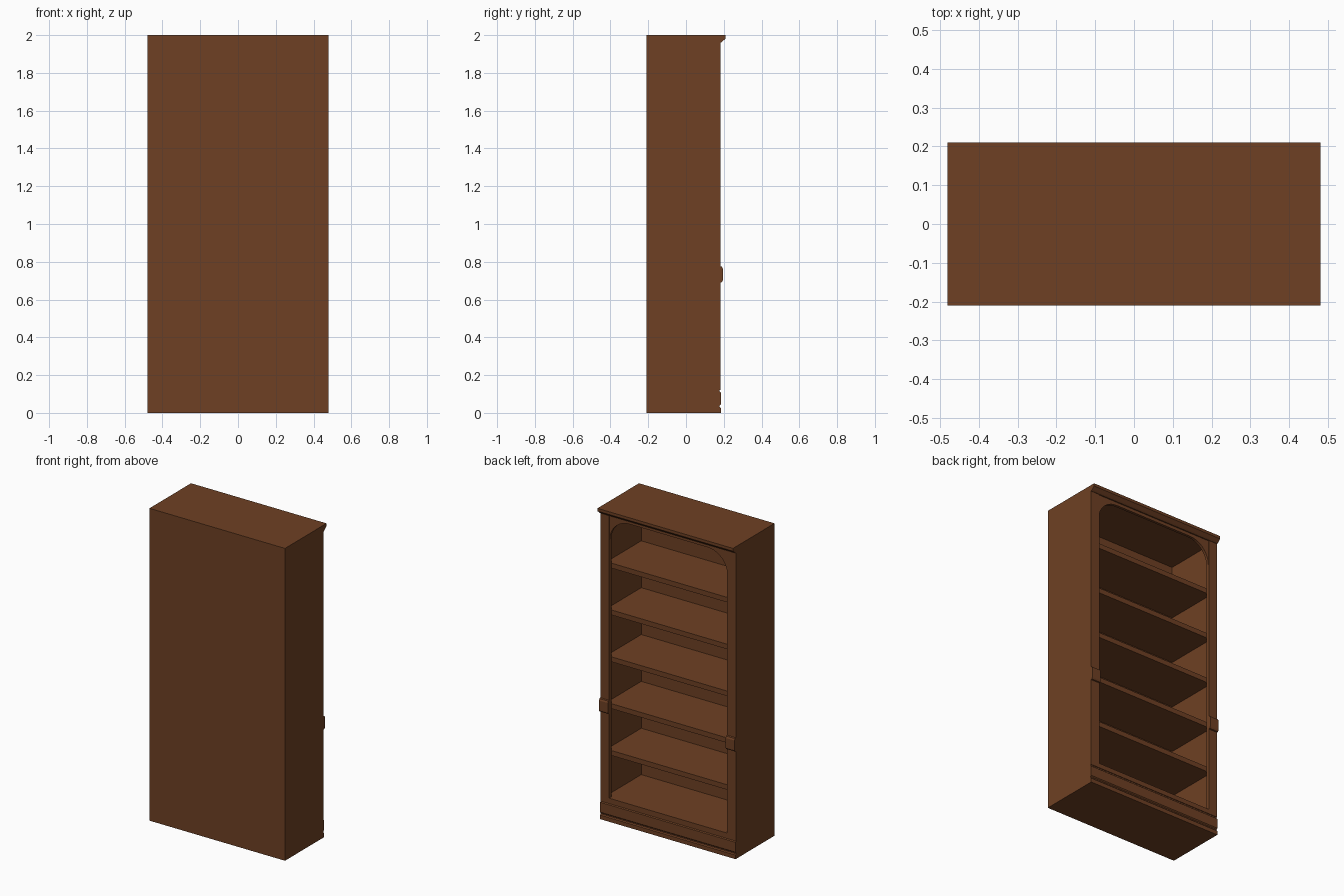
import bpy, bmesh, math

if "Cube" in bpy.data.objects:
    bpy.data.objects.remove(bpy.data.objects["Cube"])

wood = bpy.data.materials.new("brown_wood")
wood.diffuse_color = (0.156, 0.051, 0.017, 1)
wood.use_nodes = True
wood.node_tree.nodes["Principled BSDF"].inputs["Base Color"].default_value = wood.diffuse_color


def finish(name, bm):
    bmesh.ops.recalc_face_normals(bm, faces=bm.faces)
    me = bpy.data.meshes.new(name)
    bm.to_mesh(me)
    bm.free()
    me.materials.append(wood)
    ob = bpy.data.objects.new(name, me)
    bpy.context.collection.objects.link(ob)
    return ob


def prism(name, pts, axis, a, b):
    """Extrude a 2D outline: axis 'x' takes (y, z) points, axis 'y' takes (x, z)."""
    bm = bmesh.new()
    put = (lambda p, t: (t, p[0], p[1])) if axis == 'x' else (lambda p, t: (p[0], t, p[1]))
    lo = [bm.verts.new(put(p, a)) for p in pts]
    hi = [bm.verts.new(put(p, b)) for p in pts]
    bm.faces.new(lo)
    bm.faces.new(hi)
    n = len(pts)
    for i in range(n):
        j = (i + 1) % n
        bm.faces.new((lo[i], lo[j], hi[j], hi[i]))
    return finish(name, bm)


def box(name, x0, x1, y0, y1, z0, z1):
    return prism(name, [(y0, z0), (y1, z0), (y1, z1), (y0, z1)], 'x', x0, x1)


W, IN, OPEN = 0.48, 0.45, 0.417        # half widths: outside, cavity, opening
BACK, FACE, FRAME = -0.21, 0.182, 0.16  # depth planes

# carcass: back, floor, top
box("back_panel", -W, W, BACK, -0.19, 0, 2)
box("plinth_floor", -W, W, -0.19, FRAME, 0, 0.15)
box("top_board", -W, W, -0.19, FRAME, 1.955, 2)

# shelves
for i in range(1, 6):
    z = 0.15 + 0.30 * i
    box(f"shelf_{i}", -IN, IN, -0.19, FRAME, z - 0.035, z - 0.003)

# sides, stiles, stile blocks and arched corners on both sides
R, TOP = 0.14, 1.94
for s, side in ((-1, "left"), (1, "right")):
    box(f"{side}_side", *sorted((s * IN, s * W)), -0.19, FRAME, 0.15, 1.955)
    box(f"{side}_stile", *sorted((s * OPEN, s * W)), FRAME, FACE, 0.12, 1.96)
    prism(f"{side}_stile_block",
          [(FACE, 0.69), (0.190, 0.692), (0.195, 0.702), (0.195, 0.764), (0.190, 0.774), (FACE, 0.777)],
          'x', *sorted((s * OPEN, s * W)))
    arc = [(s * (OPEN - R + R * math.cos(t)), TOP - R + R * math.sin(t))
           for t in [math.pi / 2 * k / 10 for k in range(11)]]
    prism(f"{side}_arch_corner", [(s * OPEN, TOP)] + arc, 'y', FRAME, FACE - 0.005)

# top rail and bottom rail of the face frame
box("top_rail", -OPEN, OPEN, FRAME, FACE - 0.005, TOP, 1.96)
box("bottom_rail", -OPEN, OPEN, FRAME, FACE, 0.12, 0.15)

# base moulding with two grooves
prism("base_moulding",
      [(FRAME, 0), (0.184, 0), (0.184, 0.026), (0.178, 0.032), (0.178, 0.039), (0.184, 0.045),
       (0.184, 0.108), (0.178, 0.113), (0.178, 0.12), (FRAME, 0.12)], 'x', -W, W)

# cornice
prism("cornice",
      [(FRAME, 1.96), (0.184, 1.96), (0.192, 1.966), (0.202, 1.975), (0.21, 1.982), (0.21, 2), (FRAME, 2)],
      'x', -W, W)
